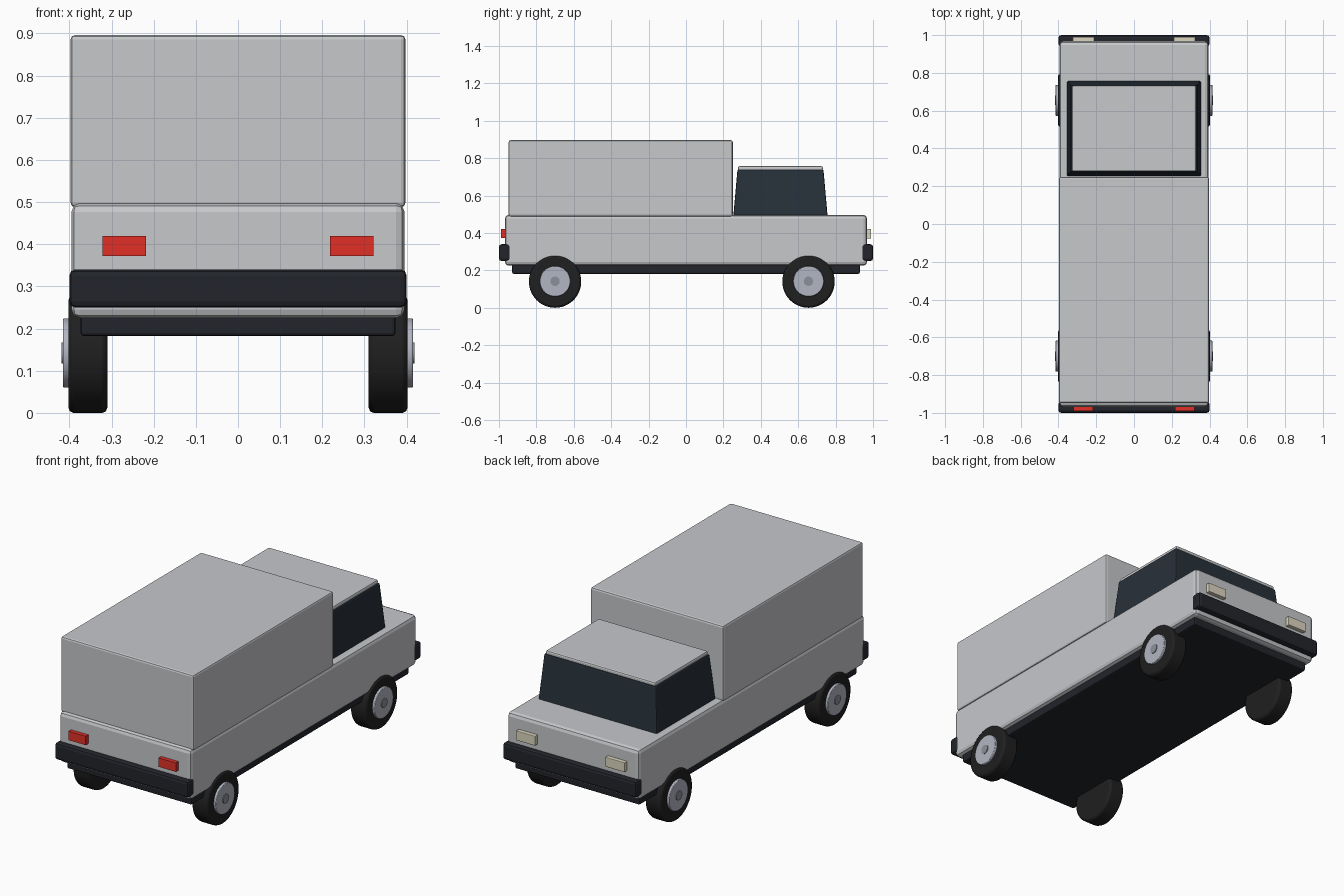
import bpy, bmesh, math
from mathutils import Matrix

if "Cube" in bpy.data.objects:
    bpy.data.objects.remove(bpy.data.objects["Cube"])


def material(name, rgb):
    m = bpy.data.materials.new(name)
    m.diffuse_color = (*rgb, 1)
    m.use_nodes = True
    m.node_tree.nodes["Principled BSDF"].inputs["Base Color"].default_value = m.diffuse_color
    return m


BLACK = material("black_trim", (0.016, 0.018, 0.024))
RUBBER = material("rubber", (0.014, 0.014, 0.015))
GLASS = material("dark_glass", (0.02, 0.03, 0.042))
RED = material("red_lens", (0.75, 0.03, 0.02))
CREAM = material("cream_lens", (0.72, 0.67, 0.52))
METAL = material("wheel_metal", (0.45, 0.47, 0.54))
CAP = material("cap_metal", (0.26, 0.28, 0.33))
PAINT = material("grey_paint", (0.57, 0.58, 0.6))


def finish(bm, name, mat, bevel=0.0, segments=2):
    bmesh.ops.recalc_face_normals(bm, faces=bm.faces)
    mesh = bpy.data.meshes.new(name)
    bm.to_mesh(mesh)
    bm.free()
    ob = bpy.data.objects.new(name, mesh)
    bpy.context.collection.objects.link(ob)
    mesh.materials.append(mat)
    if bevel:
        mod = ob.modifiers.new("bevel", 'BEVEL')
        mod.width = bevel
        mod.segments = segments
        mod.limit_method = 'ANGLE'
        mod.angle_limit = math.radians(40)
    return ob


def box(name, x, y, z, mat, bevel=0.0, top=None):
    """Box from (min, max) ranges; top = (x range, y range) tapers the upper face."""
    bm = bmesh.new()
    bmesh.ops.create_cube(bm, size=1)
    for v in bm.verts:
        upper = v.co.z > 0
        rx, ry = top if top and upper else (x, y)
        v.co = (rx[v.co.x > 0], ry[v.co.y > 0], z[upper])
    return finish(bm, name, mat, bevel)


def disc(name, x0, x1, y, z, r, mat, bevel=0.0, sides=48):
    """Cylinder lying along x."""
    bm = bmesh.new()
    place = Matrix.Translation(((x0 + x1) / 2, y, z)) @ Matrix.Rotation(math.pi / 2, 4, 'Y')
    bmesh.ops.create_cone(bm, cap_ends=True, segments=sides, radius1=r, radius2=r,
                          depth=abs(x1 - x0), matrix=place)
    ob = finish(bm, name, mat, bevel)
    bpy.ops.object.select_all(action='DESELECT')
    ob.select_set(True)
    bpy.context.view_layer.objects.active = ob
    bpy.ops.object.shade_smooth_by_angle(angle=math.radians(30))
    return ob


# body, chassis and cargo box
box("lower_body", (-0.395, 0.395), (-0.968, 0.968), (0.225, 0.497), PAINT, 0.02)
box("chassis", (-0.373, 0.373), (-0.93, 0.93), (0.182, 0.235), BLACK, 0.008)
box("cargo_box", (-0.397, 0.397), (-0.948, 0.25), (0.488, 0.896), PAINT, 0.01)

# cabin
box("cabin_glass", (-0.355, 0.355), (0.253, 0.757), (0.49, 0.738), GLASS, 0.006,
    top=((-0.335, 0.335), (0.275, 0.735)))
box("cabin_roof", (-0.328, 0.328), (0.278, 0.732), (0.733, 0.757), PAINT, 0.008)

# bumpers
box("rear_bumper", (-0.4, 0.4), (-1.0, -0.94), (0.25, 0.34), BLACK, 0.014)
box("front_bumper", (-0.4, 0.4), (0.94, 1.0), (0.25, 0.34), BLACK, 0.014)

# lights and wheels on both sides
for side, s in (("left", -1), ("right", 1)):
    def span(a, b):
        return tuple(sorted((s * a, s * b)))

    box(f"tail_light_{side}", span(0.218, 0.321), (-0.99, -0.95), (0.372, 0.42), RED)
    box(f"headlight_{side}", span(0.21, 0.325), (0.95, 0.99), (0.37, 0.422), CREAM, 0.003)
    for end, y in (("rear", -0.70), ("front", 0.655)):
        disc(f"{end}_tyre_{side}", s * 0.31, s * 0.402, y, 0.14, 0.14, RUBBER, 0.012)
        disc(f"{end}_hub_{side}", s * 0.39, s * 0.415, y, 0.142, 0.082, METAL, 0.003)
        disc(f"{end}_cap_{side}", s * 0.40, s * 0.419, y, 0.142, 0.025, CAP, 0.0, 24)
